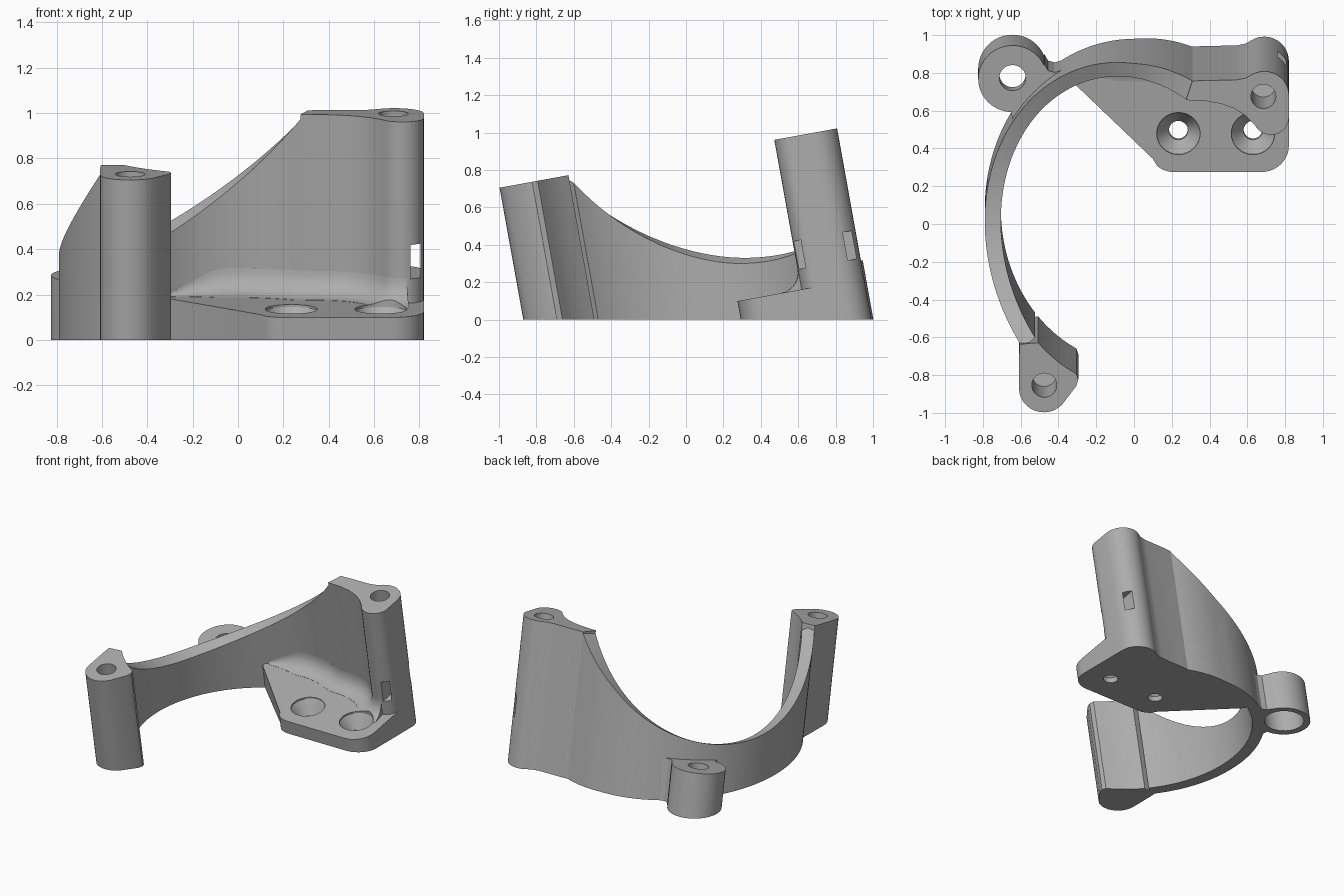
import bpy, bmesh
from math import sin, cos, radians, hypot, pi

LEAN = 0.18    # every upright leans towards the front
TILT = 0.176   # top faces are square to the lean

if "Cube" in bpy.data.objects:
    bpy.data.objects.remove(bpy.data.objects["Cube"])

grey = bpy.data.materials.new("bracket grey")
grey.use_nodes = True
colour = (0.42, 0.42, 0.42, 1)
grey.diffuse_color = colour
grey.node_tree.nodes["Principled BSDF"].inputs["Base Color"].default_value = colour


def loft(name, rings):
    """Closed solid through matching rings of points, then leaned forward."""
    bm = bmesh.new()
    loops = [[bm.verts.new((x, y - LEAN * z, z)) for x, y, z in r] for r in rings]
    for a, b in zip(loops, loops[1:]):
        for i in range(len(a)):
            j = (i + 1) % len(a)
            bm.faces.new((a[i], a[j], b[j], b[i]))
    bm.faces.new(loops[0])
    bm.faces.new(loops[-1])
    bmesh.ops.recalc_face_normals(bm, faces=bm.faces)
    mesh = bpy.data.meshes.new(name)
    bm.to_mesh(mesh)
    bm.free()
    mesh.materials.append(grey)
    obj = bpy.data.objects.new(name, mesh)
    bpy.context.collection.objects.link(obj)
    return obj


def plane(z0, y0):
    return lambda y: z0 + TILT * (y - y0)


def flat(z):
    return lambda y: z


def prism(name, outline, top, bottom=flat(0)):
    return loft(name, [[(x, y, f(y)) for x, y in outline] for f in (bottom, top)])


def arc(cx, cy, r, a0, a1, n=12):
    angles = [radians(a0 + (a1 - a0) * i / n) for i in range(n + 1)]
    return [(cx + r * cos(a), cy + r * sin(a)) for a in angles]


def circle(cx, cy, r, n=32):
    return arc(cx, cy, r, 0, 360 * (n - 1) / n, n - 1)


def activate(obj):
    bpy.ops.object.select_all(action='DESELECT')
    obj.select_set(True)
    bpy.context.view_layer.objects.active = obj


def cut(obj, *cutters):
    activate(obj)
    for c in cutters:
        mod = obj.modifiers.new("cut", 'BOOLEAN')
        mod.operation = 'DIFFERENCE'
        mod.solver = 'EXACT'
        mod.object = c
        bpy.ops.object.modifier_apply(modifier=mod.name)
        bpy.data.objects.remove(c)


def inner(t):
    return 0.705 * cos(radians(t)), 0.08 + 0.82 * sin(radians(t))


def outer(t):
    return (0.79 * cos(radians(t)),
            0.08 + 0.90 * sin(radians(t)) + 0.03 * max(0, 90 - t) / 23)


def rim(t):
    d = 161 - t
    return 0.33 + (0.00012 * d ** 1.9 if d > 0 else 0.000116 * d * d)


# Curved wall with a swooping rim
sections = []
for i in range(65):
    t = 67 + i * (222 - 67) / 64
    (xi, yi), (xo, yo), z = inner(t), outer(t), rim(t)
    sections.append([(xi, yi, 0), (xo, yo, 0), (xo, yo, z), (xi, yi, z - 0.03)])
wall = loft("curved_wall", sections)

# Front post
front_top = plane(0.77, -0.5)
outline = [inner(t) for t in range(244, 221, -4)]
outline += [outer(220), (-0.608, -0.56)]
outline += arc(-0.477, -0.738, 0.132, 180, 318)
outline += [(-0.305, -0.725), (-0.295, -0.69), (-0.305, -0.66)]
front_post = prism("front_post", outline, front_top)
cut(front_post, prism("hole", circle(-0.475, -0.722, 0.066), flat(1), flat(0.4)))

# Tall back post, inner edge shared with the foot fillet
tall_top = plane(0.96, 0.64)
inner_edge = [inner(67), (0.38, 0.83), (0.46, 0.815), (0.53, 0.79), (0.59, 0.75)]
tip = arc(0.725, 0.74, 0.095, 205, 360)
outline = inner_edge + tip + arc(0.69, 0.862, 0.13, 0, 118)
outline += [(0.59, 0.955), (0.54, 0.945), (0.36, 0.942), outer(67)]
tall_post = prism("tall_post", outline, tall_top)
slot = [(0.76, 0.4), (0.805, 0.4), (0.805, 1.3), (0.76, 1.3)]
cut(tall_post,
    prism("hole", circle(0.685, 0.855, 0.066), flat(1.3), flat(0.65)),
    prism("slot", slot, plane(0.42, 0.66), plane(0.27, 0.66)))

# Foot plate
foot_top = plane(0.10, 0.30)
outline = [(-0.33, 0.79), (0.10, 0.365)]
outline += arc(0.21, 0.425, 0.132, 228, 270, 6)
outline += arc(0.675, 0.438, 0.145, 270, 360, 10)
outline += [(0.82, 0.86), (0.70, 0.93), (0.35, 0.91), (0.0, 0.94), (-0.3, 0.88)]
foot = prism("foot_plate", outline, foot_top)

# Concave fillet between foot, wall and tall post
path = [inner(t) for t in range(115, 68, -4)] + inner_edge + tip[:7]
sections = []
for i, (x, y) in enumerate(path):
    a, b = path[max(i - 1, 0)], path[min(i + 1, len(path) - 1)]
    length = hypot(b[0] - a[0], b[1] - a[1])
    nx, ny = (b[1] - a[1]) / length, (a[0] - b[0]) / length
    r = 0.11 * min(1, 0.12 + i / 5)

    def spot(off, h):
        px, py = min(x + nx * off, 0.82), y + ny * off
        return px, py, foot_top(py) + h

    curve = [k * pi / 14 for k in range(8)]
    sections.append([spot(-0.02, -0.04), spot(r, -0.04)]
                    + [spot(r * (1 - sin(k)), r * (1 - cos(k)) + 0.001) for k in curve]
                    + [spot(-0.02, r)])
fillet = loft("foot_fillet", sections)


# Countersunk screw holes
def countersink(x, y):
    steps = [(-0.1, 0.05), (0.04, 0.05), (0.125, 0.115), (0.4, 0.115)]
    return loft("countersink", [[(px, py, z + TILT * (py - y) * (z > 0.1))
                                 for px, py in circle(x, y, r)] for z, r in steps])


for part in (foot, fillet):
    cut(part, *[countersink(x, 0.503) for x in (0.235, 0.63)])

# Round ear on the outside of the wall, with a counterbore underneath
ear_top = plane(0.285, 0.82)
ear = prism("round_ear", circle(-0.643, 0.82, 0.182, 48), ear_top)
neck = prism("ear_neck", [(-0.475, 0.90), (-0.455, 0.865), (-0.42, 0.855), (-0.37, 0.87),
                          (-0.45, 0.76), (-0.60, 0.60), (-0.655, 0.54), (-0.645, 0.60),
                          (-0.65, 0.645), (-0.52, 0.74)], ear_top)
for part in (ear, neck):
    cut(part,
        prism("hole", circle(-0.643, 0.825, 0.07), flat(1), flat(-0.1)),
        prism("counterbore", circle(-0.643, 0.825, 0.135), flat(0.17), flat(-0.1)))

for part in (wall, front_post, tall_post, foot, fillet, ear, neck):
    activate(part)
    bpy.ops.object.shade_smooth_by_angle(angle=radians(32))
